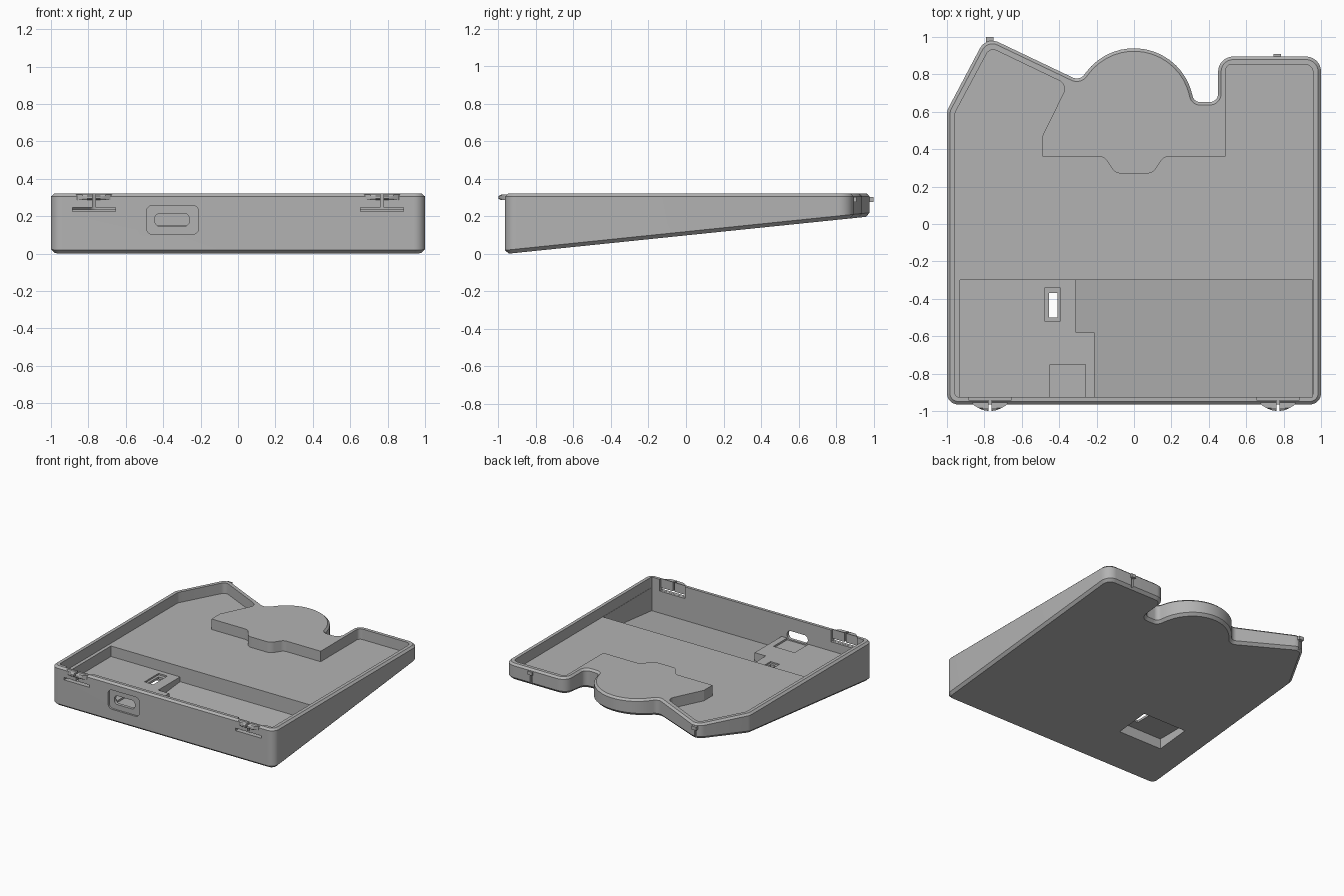
import bpy, bmesh, math
from mathutils import Vector

cube = bpy.data.objects.get("Cube")
if cube:
    bpy.data.objects.remove(cube, do_unlink=True)

grey = bpy.data.materials.new("plain grey")
grey.use_nodes = True
grey.diffuse_color = (0.45, 0.45, 0.45, 1)
grey.node_tree.nodes["Principled BSDF"].inputs["Base Color"].default_value = (0.45, 0.45, 0.45, 1)


def rounded(corners):
    """Polygon from (x, y, radius) corners, radius 0 stays sharp."""
    out = []
    for i, (x, y, r) in enumerate(corners):
        p = Vector((x, y))
        if r == 0:
            out.append(p)
            continue
        a = (Vector(corners[i - 1][:2]) - p).normalized()
        b = (Vector(corners[(i + 1) % len(corners)][:2]) - p).normalized()
        half = a.angle(b) / 2
        centre = p + (a + b).normalized() * r / math.sin(half)
        start = p + a * r / math.tan(half) - centre
        end = p + b * r / math.tan(half) - centre
        sweep = start.angle_signed(end)
        steps = max(4, int(abs(sweep) / math.radians(8)))
        for k in range(steps + 1):
            t = -sweep * k / steps
            c, s = math.cos(t), math.sin(t)
            out.append(centre + Vector((start.x * c - start.y * s, start.x * s + start.y * c)))
    return out


def inset(pts, d):
    """Move a counter-clockwise outline inwards."""
    out = []
    for i, p in enumerate(pts):
        e1 = (p - pts[i - 1]).normalized()
        e2 = (pts[(i + 1) % len(pts)] - p).normalized()
        n1, n2 = Vector((-e1.y, e1.x)), Vector((-e2.y, e2.x))
        out.append(p + (n1 + n2) * d / (1 + n1.dot(n2)))
    return out


def loft(name, loops):
    """Closed solid through loops of 3D points."""
    bm = bmesh.new()
    rings = [[bm.verts.new(p) for p in loop] for loop in loops]
    n = len(rings[0])
    for lo, hi in zip(rings, rings[1:]):
        for i in range(n):
            j = (i + 1) % n
            bm.faces.new((lo[i], lo[j], hi[j], hi[i]))
    bm.faces.new(rings[0][::-1])
    bm.faces.new(rings[-1])
    bmesh.ops.recalc_face_normals(bm, faces=bm.faces)
    mesh = bpy.data.meshes.new(name)
    bm.to_mesh(mesh)
    bm.free()
    mesh.materials.append(grey)
    ob = bpy.data.objects.new(name, mesh)
    bpy.context.collection.objects.link(ob)
    return ob


def prism(name, pts, lo, hi, floor=None):
    bottom = [(p[0], p[1], floor(p[1]) if floor else lo) for p in pts]
    return loft(name, [bottom, [(p[0], p[1], hi) for p in pts]])


def prism_y(name, pts, lo, hi):
    return loft(name, [[(p[0], w, p[1]) for p in pts] for w in (lo, hi)])


def rect(x0, x1, y0, y1, r=0):
    return rounded([(x0, y0, r), (x1, y0, r), (x1, y1, r), (x0, y1, r)])


def under(y):
    return 0.103 * (y + 0.945)


# Tray body with sloped underside and chamfered edges
outline = rounded([
    (-1, -.965, .06), (1, -.965, .06), (1, .895, .08), (.45, .895, .08),
    (.45, .652, .045), (.321, .652, .04), (.154, 1.376, .32), (-.29, .765, .05),
    (-.79, 1.003, .075), (-1, .606, .08)])
low, top = inset(outline, .02), inset(outline, .016)
body = loft("tray_body", [
    [(p.x, p.y, under(p.y)) for p in low],
    [(p.x, p.y, under(p.y) + .02) for p in outline],
    [(p.x, p.y, .305) for p in outline],
    [(p.x, p.y, .32) for p in top]])


def cut(cutter):
    cutter.hide_render = True
    mod = body.modifiers.new("cut", "BOOLEAN")
    mod.operation = "DIFFERENCE"
    mod.solver = "EXACT"
    mod.object = cutter
    bpy.context.view_layer.objects.active = body
    bpy.ops.object.modifier_apply(modifier=mod.name)
    bpy.data.objects.remove(cutter, do_unlink=True)


# Main cavity, leaving the raised plateau at the back
cut(prism("cavity_cutter", rounded([
    (-.957, -.925, .02), (.957, -.925, .02), (.957, .852, .04), (.49, .852, .03),
    (.49, .36, 0), (.16, .36, .05), (.1, .27, .06), (-.1, .27, .06), (-.16, .36, .05),
    (-.49, .36, 0), (-.49, .47, 0), (-.355, .745, .05), (-.77, .944, .04),
    (-.957, .595, .05)]), .235, .5))

# Front well with a raised platform on one side
cut(prism("platform_cutter", rect(-.93, .955, -.925, -.3), .15, .4))
cut(prism("well_cutter", rounded([
    (-.21, -.925, 0), (.955, -.925, 0), (.955, -.3, 0), (-.31, -.3, 0),
    (-.31, -.58, 0), (-.21, -.58, 0)]), 0, .4, lambda y: under(y) + .045))

# Connector seat, switch opening and underside recess
cut(prism("seat_cutter", rect(-.45, -.26, -.925, -.75), .135, .4))
cut(prism("switch_seat_cutter", rect(-.475, -.395, -.52, -.34), .138, .4))
cut(prism("switch_hole_cutter", rect(-.455, -.41, -.5, -.37), -.1, .4))
cut(prism("underside_cutter", rect(-.74, -.35, -.58, -.3), -.1, .12))

# Port in the front wall
cut(prism_y("port_recess_cutter", rect(-.49, -.21, .102, .258, .035), -1.1, -.95))
cut(prism_y("port_hole_cutter", rect(-.445, -.26, .145, .215, .03), -1.1, -.9))

# Front latches: thinned wall, flex slots and a split lens-shaped catch
for side, x in (("right", -.77), ("left", .77)):
    cut(prism("thin_wall_cutter", rect(x - .115, x + .115, -.942, -.9), .225, .4))
    cut(prism_y("flex_slot_cutter", rect(x - .115, x + .115, .226, .246), -1.1, -.9))
    cut(prism_y("split_cutter", rect(x - .008, x + .008, .24, .4), -1.1, -.9))
    for half, s in (("inner", -1), ("outer", 1)):
        pts = [(x + s * u, v) for u, v in (
            (.008, -.955), (.095, -.955), (.088, -.968), (.062, -.984), (.036, -.995), (.008, -1))]
        loft(f"{side}_latch_catch_{half}", [
            [(u, max(v, -.985), .285) for u, v in pts],
            [(u, v, .293) for u, v in pts],
            [(u, v, .307) for u, v in pts],
            [(u, max(v, -.985), .315) for u, v in pts]])

# Back nubs with a narrow groove beneath
for side, x, y in (("right", -.77, .985), ("left", .765, .895)):
    cut(prism("groove_cutter", rect(x - .008, x + .008, y - .018, y + .1), .2, .275))
    prism(f"{side}_back_nub", rect(x - .02, x + .02, y - .03, y + .015), .275, .303)

for ob in bpy.data.objects:
    ob.select_set(ob.type == "MESH")
bpy.context.view_layer.objects.active = body
bpy.ops.object.shade_smooth_by_angle(angle=math.radians(25))
